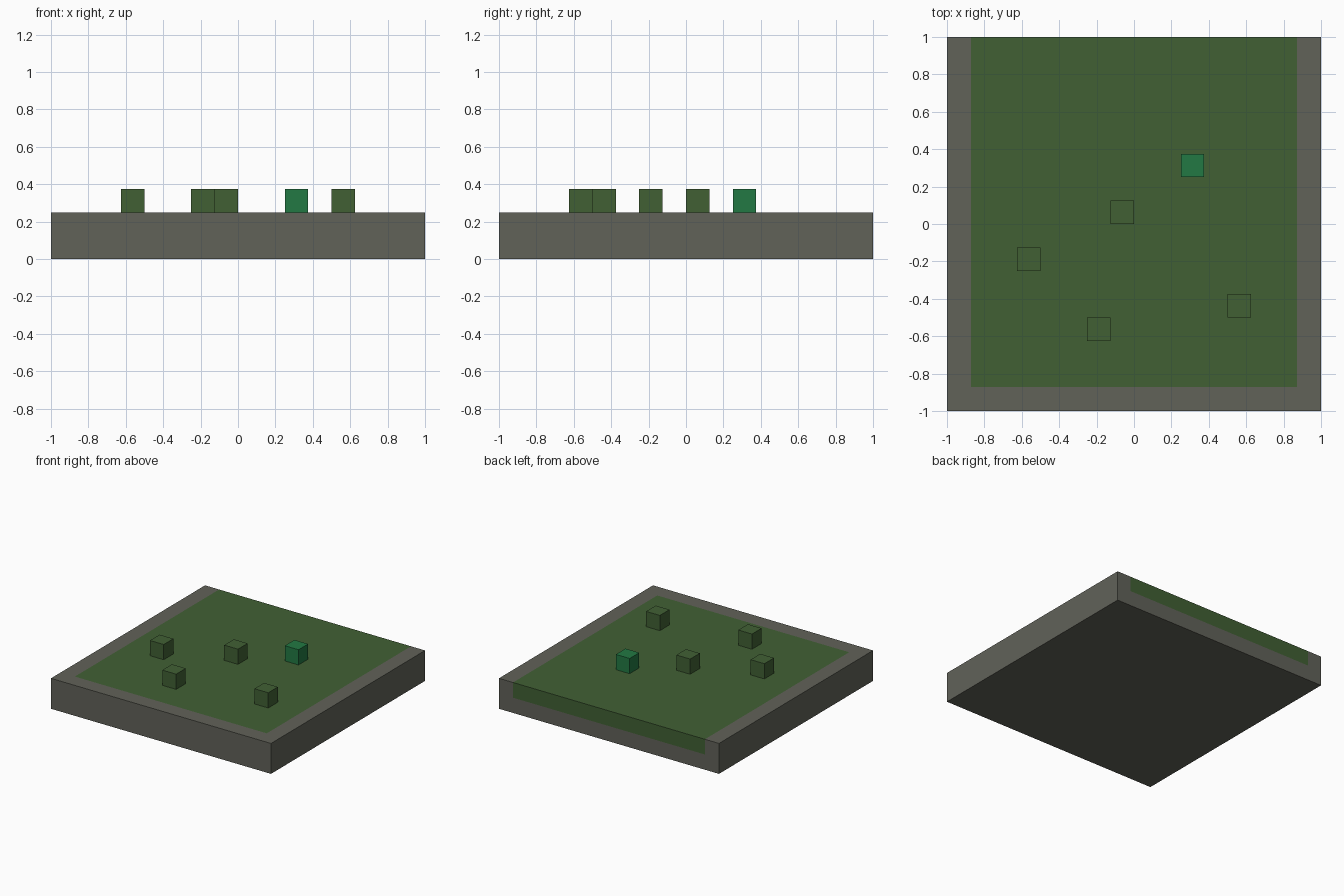
import bpy
import bmesh
from mathutils import Vector

if "Cube" in bpy.data.objects:
    bpy.data.objects.remove(bpy.data.objects["Cube"], do_unlink=True)


def make_material(name, srgb):
    rgb = [((c / 255 + 0.055) / 1.055) ** 2.4 for c in srgb]
    mat = bpy.data.materials.new(name)
    mat.use_nodes = True
    mat.diffuse_color = (*rgb, 1)
    mat.node_tree.nodes["Principled BSDF"].inputs["Base Color"].default_value = (*rgb, 1)
    return mat


STONE = make_material("grey stone", (97, 98, 89))
GRASS = make_material("grass green", (65, 96, 52))
EMERALD = make_material("emerald green", (34, 121, 67))


def make_box(name, centre, size, materials, cuts=()):
    """Box sliced along planes given as (point, normal) pairs."""
    bm = bmesh.new()
    bmesh.ops.create_cube(bm, size=1)
    bmesh.ops.scale(bm, vec=size, verts=bm.verts)
    bmesh.ops.translate(bm, vec=centre, verts=bm.verts)
    for point, normal in cuts:
        bmesh.ops.bisect_plane(bm, geom=bm.verts[:] + bm.edges[:] + bm.faces[:],
                               plane_co=point, plane_no=normal)
    bm.normal_update()
    mesh = bpy.data.meshes.new(name)
    bm.to_mesh(mesh)
    bm.free()
    for mat in materials:
        mesh.materials.append(mat)
    obj = bpy.data.objects.new(name, mesh)
    bpy.context.collection.objects.link(obj)
    return obj


# Stone slab with a grass field that spills over the back edge
HEIGHT, INNER, SPILL = 0.25, 0.872, 0.125
slab = make_box("slab", (0, 0, HEIGHT / 2), (2, 2, HEIGHT), (STONE, GRASS), [
    ((INNER, 0, 0), (1, 0, 0)),
    ((-INNER, 0, 0), (1, 0, 0)),
    ((0, -INNER, 0), (0, 1, 0)),
    ((0, 0, SPILL), (0, 0, 1)),
])
for face in slab.data.polygons:
    c, n = face.center, face.normal
    inside = abs(c.x) < INNER and c.y > -INNER and c.z > SPILL
    face.material_index = int(inside and (n.z > 0.5 or n.y > 0.5))

# Small cubes standing on the field
CUBE = 0.125
cubes = [
    ("left_front_cube", 0.5625, -0.4375, GRASS),
    ("front_cube", -0.1875, -0.5625, GRASS),
    ("right_cube", -0.5625, -0.1875, GRASS),
    ("middle_cube", -0.0625, 0.0625, GRASS),
    ("emerald_cube", 0.3125, 0.3125, EMERALD),
]
for name, x, y, mat in cubes:
    make_box(name, Vector((x, y, HEIGHT + CUBE / 2)), (CUBE,) * 3, [mat])
